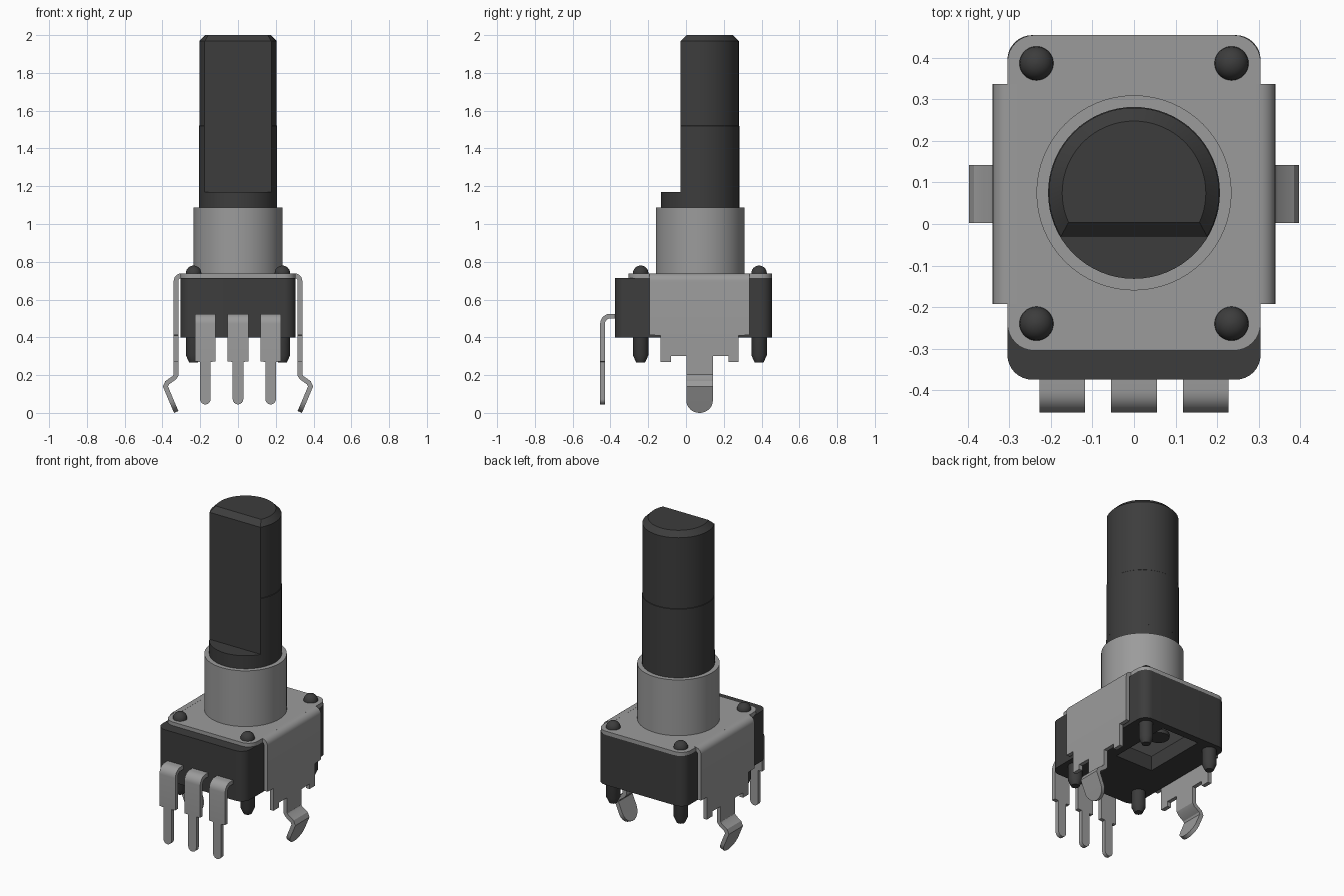
import bpy, bmesh, math
from mathutils import Vector

cube = bpy.data.objects.get("Cube")
if cube:
    bpy.data.objects.remove(cube)


def material(name, rgb, metallic=0.0):
    m = bpy.data.materials.new(name)
    m.use_nodes = True
    m.diffuse_color = (*rgb, 1)
    m.node_tree.nodes["Principled BSDF"].inputs["Base Color"].default_value = (*rgb, 1)
    return m


GREY = material("metal grey", (0.33, 0.33, 0.33))
DARK = material("dark plastic", (0.046, 0.046, 0.046))
CY = 0.075  # y of the shaft axis


def loft(name, rings, mat):
    """Closed solid through a list of equal-length point rings."""
    bm = bmesh.new()
    loops = [[bm.verts.new(p) for p in ring] for ring in rings]
    n = len(loops[0])
    for a, b in zip(loops, loops[1:]):
        for i in range(n):
            j = (i + 1) % n
            bm.faces.new((a[i], a[j], b[j], b[i]))
    bm.faces.new(loops[0])
    bm.faces.new(loops[-1])
    bmesh.ops.recalc_face_normals(bm, faces=bm.faces)
    me = bpy.data.meshes.new(name)
    bm.to_mesh(me)
    bm.free()
    me.materials.append(mat)
    ob = bpy.data.objects.new(name, me)
    bpy.context.collection.objects.link(ob)
    smooth(ob)
    return ob


def smooth(ob):
    bpy.ops.object.select_all(action='DESELECT')
    ob.select_set(True)
    bpy.context.view_layer.objects.active = ob
    bpy.ops.object.shade_smooth_by_angle(angle=math.radians(25))


def lathe(name, x, y, profile, mat, n=48):
    rings = [[(x + r * math.cos(2 * math.pi * i / n), y + r * math.sin(2 * math.pi * i / n), z)
              for i in range(n)] for r, z in profile]
    return loft(name, rings, mat)


def slab(name, x, y0, y1, z0, z1, r, mat):
    """Box, symmetric in x, with rounded vertical corners."""
    pts = []
    corners = [(x - r, y1 - r), (r - x, y1 - r), (r - x, y0 + r), (x - r, y0 + r)]
    for k, (cx, cy) in enumerate(corners):
        for i in range(9):
            a = math.pi / 2 * (k + i / 8)
            pts.append((cx + r * math.cos(a), cy + r * math.sin(a)))
    return loft(name, [[(px, py, z) for px, py in pts] for z in (z0, z1)], mat)


def box(name, x0, x1, y0, y1, z0, z1, mat):
    base = [(x0, y0), (x1, y0), (x1, y1), (x0, y1)]
    return loft(name, [[(x, y, z) for x, y in base] for z in (z0, z1)], mat)


def strip(name, path, t, place, mat):
    """Bent sheet metal: path of (u, z, half width), thickness t."""
    rings = []
    for i, (u, z, h) in enumerate(path):
        p = Vector((u, z))
        a = Vector(path[max(i - 1, 0)][:2])
        b = Vector(path[min(i + 1, len(path) - 1)][:2])
        d_in = (p - a).normalized() if i else (b - p).normalized()
        d_out = (b - p).normalized() if i < len(path) - 1 else d_in
        d = (d_in + d_out).normalized()
        off = Vector((-d.y, d.x)) * (t / 2 / max(d.dot(d_in), 0.5))
        q, s = p + off, p - off
        rings.append([place(q.x, q.y, -h), place(q.x, q.y, h),
                      place(s.x, s.y, h), place(s.x, s.y, -h)])
    return loft(name, rings, mat)


def bend(cu, cz, r, h, n=6):
    """Quarter turn from horizontal to straight down."""
    return [(cu + r * math.sin(a), cz + r * math.cos(a), h)
            for a in (math.pi / 2 * i / n for i in range(n + 1))]


def round_end(p, q, h, n=8):
    """Path points from p to q whose half width closes as an ellipse."""
    out = []
    for i in range(n + 1):
        f = math.sin(math.pi / 2 * i / n)
        w = max(h * math.sqrt(max(1 - f * f, 0)), 0.004)
        out.append((p[0] + (q[0] - p[0]) * f, p[1] + (q[1] - p[1]) * f, w))
    return out


# Plastic housing with a pocket underneath
body = slab("housing", 0.305, -0.375, 0.455, 0.40, 0.715, 0.06, DARK)
cutter = box("pocket_cutter", -0.13, 0.13, 0.0, 0.41, 0.35, 0.50, DARK)
mod = body.modifiers.new("pocket", 'BOOLEAN')
mod.object, mod.operation, mod.solver = cutter, 'DIFFERENCE', 'EXACT'
bpy.context.view_layer.objects.active = body
bpy.ops.object.modifier_apply(modifier=mod.name)
bpy.data.objects.remove(cutter)
smooth(body)
box("pocket_plate", -0.129, 0.129, 0.001, 0.409, 0.492, 0.505, GREY)
lathe("pocket_hub", 0, 0.22, [(0.06, 0.47), (0.06, 0.50)], DARK, 32)

# Metal cover plate and bushing
slab("cover_plate", 0.305, -0.305, 0.455, 0.714, 0.738, 0.065, GREY)
lathe("bushing", 0, CY, [(0.235, 0.73), (0.235, 1.088)], GREY, 64)

# Shaft: round base, then a D-shaped upper length with a chamfered tip
lathe("shaft_base", 0, CY, [(0.207, 1.0), (0.207, 1.17)], DARK, 64)


def d_ring(r, flat, z, n=48):
    a0 = math.asin((flat - CY) / r)
    return [(r * math.cos(a), CY + r * math.sin(a), z)
            for a in (a0 + (math.pi - 2 * a0) * i / n for i in range(n + 1))]


loft("shaft_flatted", [d_ring(0.207, -0.03, 1.16), d_ring(0.207, -0.03, 1.52),
                       d_ring(0.205, -0.03, 1.522), d_ring(0.205, -0.03, 1.968),
                       d_ring(0.173, 0.004, 2.0)], DARK)

# Four rivet posts: domed heads above, chamfered locating pegs below
for sx in (-1, 1):
    for label, py in (("front", -0.24), ("back", 0.387)):
        side = "left" if sx > 0 else "right"
        dome = [(0.041 * math.cos(a), 0.74 + 0.04 * math.sin(a))
                for a in (math.radians(d) for d in (0, 15, 30, 45, 60, 75, 87))]
        lathe(f"{label}_{side}_post", sx * 0.235, py,
              [(0.024, 0.268), (0.041, 0.305)] + dome, DARK, 32)

# Three bent terminal pins at the front
for k, label in enumerate(("right", "middle", "left")):
    px = (k - 1) * 0.173
    path = [(0.36, 0.512, 0.055)] + bend(0.402, 0.472, 0.04, 0.055)
    path += [(0.442, 0.272, 0.055), (0.442, 0.270, 0.028)]
    path += round_end((0.442, 0.073), (0.442, 0.045), 0.028)
    strip(f"{label}_terminal", path, 0.025,
          lambda u, z, h, px=px: (px + h, -u, z), GREY)

# Folded side brackets with kinked snap legs and small feet
for sx, side in ((1, "left"), (-1, "right")):
    w = 0.265
    path = [(0.28, 0.726, w)] + bend(0.300, 0.698, 0.028, w)
    path += [(0.328, 0.412, w), (0.328, 0.410, 0.207), (0.328, 0.302, 0.207),
             (0.328, 0.300, 0.07), (0.328, 0.20, 0.07), (0.338, 0.185, 0.07),
             (0.375, 0.16, 0.07), (0.384, 0.14, 0.07)]
    path += round_end((0.355, 0.07), (0.327, 0.005), 0.07)
    strip(f"{side}_bracket", path, 0.025,
          lambda u, z, h, sx=sx: (sx * u, 0.072 + h, z), GREY)
    for label, y0 in (("front", -0.135), ("back", 0.224)):
        xs = sorted((sx * 0.3155, sx * 0.3405))
        box(f"{side}_{label}_foot", xs[0], xs[1], y0, y0 + 0.055, 0.27, 0.304, GREY)
